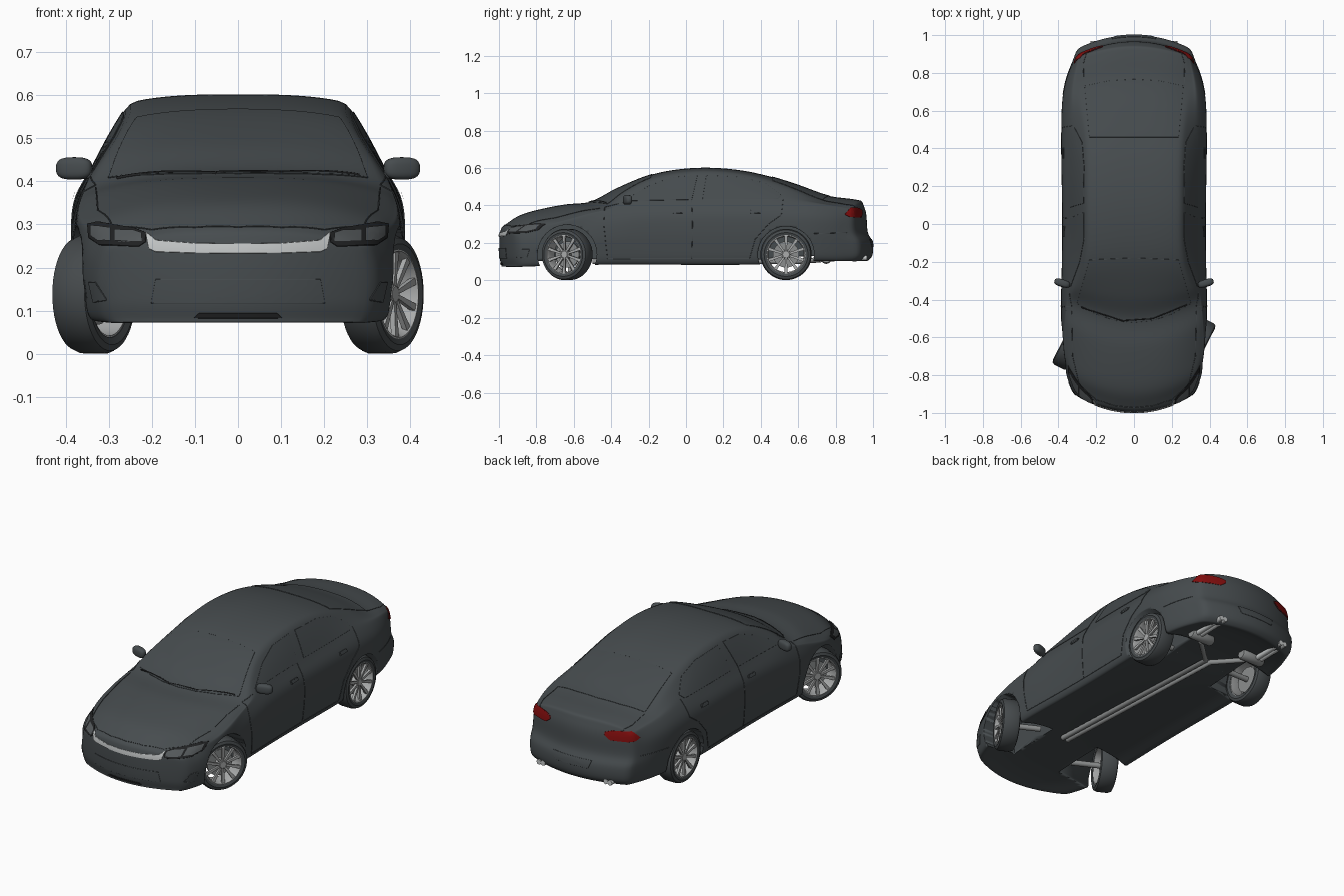
import bpy, bmesh
from math import pi, radians
from mathutils import Matrix, Vector
from mathutils.bvhtree import BVHTree

if "Cube" in bpy.data.objects:
    bpy.data.objects.remove(bpy.data.objects["Cube"])

def material(name, *rgb):
    m = bpy.data.materials.new(name)
    m.use_nodes = True
    m.diffuse_color = (*rgb, 1)
    m.node_tree.nodes["Principled BSDF"].inputs["Base Color"].default_value = (*rgb, 1)
    return m

PAINT = material("graphite_paint", .062, .072, .077)
GLASS = material("tinted_glass", .06, .07, .075)
RUBBER = material("tyre_rubber", .06, .068, .072)
TRIM = material("black_trim", .015, .016, .017)
LAMP = material("headlamp_lens", .09, .1, .105)
CHROME = material("chrome", .55, .57, .57)
ALLOY = material("alloy", .4, .41, .41)
STEEL = material("exhaust_steel", .26, .27, .27)
RED = material("tail_lamp_red", .22, .004, .004)

def spline(pts):
    """Smooth function through (position, value) pairs."""
    def slope(i):
        a, b = pts[max(i - 1, 0)], pts[min(i + 1, len(pts) - 1)]
        return (b[1] - a[1]) / (b[0] - a[0])
    def f(x):
        x = min(max(x, pts[0][0]), pts[-1][0])
        i = max(j for j in range(len(pts) - 1) if x >= pts[j][0])
        (xa, ya), (xb, yb) = pts[i], pts[i + 1]
        h, t = xb - xa, (x - xa) / (xb - xa)
        bend = h * t * (1 - t) * (slope(i) * (1 - t) - slope(i + 1) * t)
        return ya + (yb - ya) * t * t * (3 - 2 * t) + bend
    return f

def finish(name, bm, mat, angle=45):
    me = bpy.data.meshes.new(name)
    bm.to_mesh(me)
    me.materials.append(mat)
    me.polygons.foreach_set("use_smooth", [True] * len(me.polygons))
    me.set_sharp_from_angle(angle=radians(angle))
    ob = bpy.data.objects.new(name, me)
    bpy.context.collection.objects.link(ob)
    return ob

def lathe(name, profile, mat, place, steps=48):
    """Closed profile of (x, radius) turned about the x axis."""
    bm = bmesh.new()
    vs = [bm.verts.new((x, 0, r)) for x, r in profile]
    es = [bm.edges.new(pair) for pair in zip(vs, vs[1:] + vs[:1])]
    bmesh.ops.spin(bm, geom=vs + es, axis=(1, 0, 0), cent=(0, 0, 0), angle=2 * pi, steps=steps)
    bmesh.ops.remove_doubles(bm, verts=bm.verts, dist=1e-5)
    bmesh.ops.recalc_face_normals(bm, faces=bm.faces)
    bm.transform(place)
    return finish(name, bm, mat, 35)

def tube(name, pts, radius, mat):
    cu = bpy.data.curves.new(name, "CURVE")
    cu.dimensions, cu.bevel_depth, cu.use_fill_caps, cu.bevel_resolution = "3D", radius, True, 2
    sp = cu.splines.new("POLY")
    sp.points.add(len(pts) - 1)
    for p, co in zip(sp.points, pts):
        p.co = (*co, 1)
    cu.materials.append(mat)
    bpy.context.collection.objects.link(bpy.data.objects.new(name, cu))

# Body: curves along the length
top = spline([(-1, .285), (-.97, .305), (-.9, .345), (-.8, .375), (-.65, .405), (-.5, .422), (-.38, .485), (-.2, .56),
              (-.05, .592), (.12, .602), (.3, .587), (.46, .552), (.6, .508), (.76, .452), (.9, .435), (1, .425)])
crown = spline([(-1, .03), (-.8, .05), (-.5, .03), (-.2, .02), (.4, .02), (.7, .03), (1, .03)])
rail = spline([(-1, .265), (-.9, .325), (-.7, .345), (-.5, .335), (-.2, .26), (.1, .252), (.45, .255), (.76, .285), (1, .265)])
widest = spline([(-1, .32), (-.9, .362), (-.7, .385), (0, .38), (.4, .385), (.7, .38), (.85, .355), (1, .305)])
belt_z = spline([(-1, .24), (-.8, .305), (-.5, .375), (-.2, .41), (.3, .425), (.7, .41), (1, .37)])
belt_x = spline([(-1, .305), (-.8, .37), (-.5, .36), (-.1, .342), (.3, .342), (.7, .34), (1, .295)])
base = spline([(-1, .07), (-.8, .075), (-.45, .08), (.4, .08), (.65, .098), (1, .1)])
bow = spline([(-1, .95), (-.5, .7), (-.2, .05), (.3, 0), (.75, -.4), (1, -.8)])
nose = spline([(.08, .01), (.12, 0), (.24, 0), (.28, .01), (.3, .02)])
tail = spline([(.1, -.03), (.13, 0), (.21, 0), (.25, -.025), (.36, -.035), (.43, -.06)])

def body_point(u, v, w):
    y, w = v * .997, (w + 1) / 2
    zb, zs, rz, m, bx, rx = base(y), belt_z(y), top(y) - crown(y), widest(y), belt_x(y), rail(y)
    sx = [m * .915, m * .965, m * .99, m, m * .985, bx, (bx + rx) / 2 + .004, rx]
    sz = [zb + f * (zs - zb) for f in (0, .1, .35, .55, .8, 1)] + [(zs + rz) / 2, rz]
    x, z = (spline([(i / 7, c) for i, c in enumerate(s)])(w) for s in (sx, sz))
    x *= u
    z += w ** 6 * crown(y) * (1 - abs(u) ** 3) + (1 - w) ** 8 * .035 * (1 - u ** 4) * (1 - v ** 8)
    fade = max(0, (abs(y) - .8) / .2) ** 2
    return x, y + bow(y) * x * x + fade * (nose(z) if y < 0 else tail(z)), z

bm = bmesh.new()
bmesh.ops.create_cube(bm, size=2)
for axis, cuts in ((1, 109), (0, 27), (2, 31)):
    along = [e for e in bm.edges if abs((e.verts[0].co - e.verts[1].co)[axis]) > 1e-4]
    bmesh.ops.subdivide_edges(bm, edges=along, cuts=cuts, use_grid_fill=True)
for v in bm.verts:
    v.co = body_point(*v.co)
for _ in range(3):
    bmesh.ops.smooth_vert(bm, verts=bm.verts, factor=.5, use_axis_x=True, use_axis_y=True, use_axis_z=True)
bm.normal_update()
skin = BVHTree.FromBMesh(bm)
body = finish("body_shell", bm, PAINT, 50)

# Wheel arches
FRONT, REAR = -.635, .535
for y, r, inner in ((FRONT, .158, .15), (REAR, .15, .19)):
    for turn in (0, pi):
        cut = lathe("arch_cutter", [(inner, 0), (.6, 0), (.6, r), (inner, r)], PAINT,
                    Matrix.Translation((0, y, .138)) @ Matrix.Rotation(turn, 4, "Z"))
        mod = body.modifiers.new("arch", "BOOLEAN")
        mod.operation, mod.solver, mod.object = "DIFFERENCE", "EXACT", cut
        bpy.context.view_layer.objects.active = body
        bpy.ops.object.modifier_apply(modifier=mod.name)
        bpy.data.objects.remove(cut)

# Flat drawings projected on to the body
VIEWS = {"left": lambda a, b: ((2, a, b), (-1, 0, 0)), "right": lambda a, b: ((-2, a, b), (1, 0, 0)),
         "top": lambda a, b: ((a, b, 2), (0, 0, -1)), "front": lambda a, b: ((a, -2, b), (0, 1, 0)),
         "rear": lambda a, b: ((a, 2, b), (0, -1, 0))}

def project(view, a, b, lift):
    hit, normal, _, _ = skin.ray_cast(*map(Vector, VIEWS[view](a, b)))
    return hit + normal * lift if hit else None

def seam(name, view, pts, mat=PAINT, radius=.0016):
    path = [project(view, *Vector(p).lerp(Vector(q), i / 12), .001) for p, q in zip(pts, pts[1:]) for i in range(13)]
    tube(name, [p for p in path if p], radius, mat)

def plate(name, view, outline, mat, lift=.003, step=.015):
    bm = bmesh.new()
    bm.faces.new([bm.verts.new((a, b, 0)) for a, b in outline])
    bmesh.ops.triangulate(bm, faces=bm.faces)
    for k in (0, 1):
        lo, hi = min(p[k] for p in outline), max(p[k] for p in outline)
        for i in range(1, int((hi - lo) / step) + 1):
            bmesh.ops.bisect_plane(bm, geom=bm.verts[:] + bm.edges[:] + bm.faces[:], plane_no=(k == 0, k == 1, 0),
                                   plane_co=(lo + i * step, lo + i * step, 0))
    bmesh.ops.remove_doubles(bm, verts=bm.verts, dist=5e-4)
    spots = {v: project(view, v.co.x, v.co.y, lift) for v in bm.verts}
    for v, p in spots.items():
        v.co = p or v.co
    bmesh.ops.delete(bm, geom=[v for v, p in spots.items() if not p], context="VERTS")
    bm.normal_update()
    way = Vector(VIEWS[view](0, 0)[1])
    bmesh.ops.reverse_faces(bm, faces=[f for f in bm.faces if f.normal.dot(way) > 0])
    finish(name, bm, mat)
    seam(name + "_edge", view, outline + outline[:1], mat)

def flip(pts, s=-1):
    return [(s * a, b) for a, b in pts]

def both(half):
    return half + flip([p for p in reversed(half) if p[0]])

# Glass, doors and lamps on the sides
plate("windscreen", "top", both([(0, -.52), (.1, -.51), (.2, -.475), (.3, -.42), (.235, -.19), (0, -.18)]), GLASS)
plate("rear_window", "top", both([(0, .46), (.235, .46), (.26, .73), (.13, .757), (0, .765)]), GLASS)
for side in ("left", "right"):
    plate("front_door_window", side, [(-.33, .425), (.03, .432), (.06, .56), (-.08, .548), (-.2, .502)], GLASS)
    plate("rear_door_window", side, [(.09, .435), (.49, .435), (.51, .455), (.43, .515), (.3, .55), (.11, .56)], GLASS)
    seam("front_door_seam", side, [(-.36, .41), (-.435, .39), (-.44, .3), (-.42, .115), (.03, .115), (.035, .3), (.03, .43)])
    seam("rear_door_seam", side, [(.03, .115), (.34, .115), (.37, .22), (.44, .3), (.51, .35), (.52, .44)])
    seam("bumper_seam", side, [(.685, .25), (.86, .255)])
    for y in (-.04, .375):
        plate("door_handle", side, [(y - .028, .358), (y + .028, .36), (y + .028, .374), (y - .028, .374)], PAINT, .007)
    plate("tail_lamp_side", side, [(.85, .352), (.875, .34), (.915, .337), (.915, .387), (.88, .387)], RED, .005)

# Bonnet and bumper details
bonnet = [(0, -.972), (.1, -.962), (.2, -.93), (.29, -.85), (.325, -.7), (.33, -.46)]
grille = [(0, .234), (.1, .235), (.19, .238), (.206, .245), (.213, .28), (.19, .262), (.1, .255), (0, .254)]
seam("long_wiper", "top", [(.28, -.425), (.1, -.5), (-.05, -.51)], TRIM, .004)
seam("short_wiper", "top", [(-.05, -.515), (-.28, -.44)], TRIM, .004)
plate("grille_bar", "front", both(grille), CHROME, .005, .01)
plate("lower_intake", "front", both([(0, .118), (.2, .118), (.19, .172), (0, .172)]), PAINT)
plate("splitter_slot", "front", both([(0, .084), (.1, .084), (.09, .093), (0, .093)]), TRIM)
plate("number_plate_recess", "rear", both([(0, .18), (.1, .18), (.115, .22), (0, .22)]), PAINT)
lamp = [(.215, .26), (.23, .25), (.32, .253), (.345, .27), (.348, .3), (.325, .305), (.24, .29), (.215, .28)]
lens = [(.222, .26), (.285, .258), (.285, .285), (.24, .283), (.222, .277)]
projector = [(.293, .259), (.32, .26), (.338, .273), (.339, .296), (.293, .289)]
tail_lamp = [(.165, .36), (.195, .338), (.285, .337), (.285, .387), (.2, .385), (.165, .374)]
for s in (1, -1):
    seam("bonnet_seam", "top", flip(bonnet, s))
    seam("boot_seam", "top", flip([(.265, .73), (.268, .85), (.25, .91)], s))
    plate("headlamp", "front", flip(lamp, s), TRIM, .003, .01)
    plate("headlamp_lens", "front", flip(lens, s), LAMP, .006, .01)
    plate("headlamp_projector", "front", flip(projector, s), LAMP, .006, .01)
    plate("fog_pocket", "front", flip([(.305, .125), (.335, .12), (.345, .165), (.33, .165)], s), PAINT)
    plate("tail_lamp", "rear", flip(tail_lamp, s), RED, .005, .01)

    # Door mirrors
    bm = bmesh.new()
    bmesh.ops.create_uvsphere(bm, u_segments=24, v_segments=16, radius=1)
    for v in bm.verts:
        v.co = [abs(c) ** .7 * (1 if c > 0 else -1) for c in v.co]
    bm.transform(Matrix.Translation((s * .38, -.313, .43)) @ Matrix.Rotation(s * .3, 4, "Z")
                 @ Matrix.Diagonal((.043, .02, .026, 1)))
    finish("door_mirror", bm, PAINT)
    tube("mirror_arm", [(s * .33, -.325, .41), (s * .37, -.317, .42)], .009, PAINT)

    # Exhaust
    tube("exhaust_pipe", [(s * .016 + .05, -.5, .1), (s * .016, .6, .1), (s * .15, .72, .11)], .014, STEEL)
    lathe("exhaust_silencer", [(-.07, 0), (.07, 0), (.07, .024), (.06, .03), (-.06, .03), (-.07, .024)], STEEL,
          Matrix.Translation((s * .17, .75, .118)), 24)
    for x in (.19, .215):
        tube("exhaust_tip", [(s * x, .76, .115), (s * x, .968, .12)], .014, CHROME)

    # Wheels, the front pair steered
    for label, x, y, steer in (("front", .334, FRONT, -27), ("rear", .33, REAR, 0)):
        turn = radians(steer) + pi * (s < 0)
        place = Matrix.Translation((s * x, y, .138)) @ Matrix.Rotation(turn, 4, "Z")
        tread = [(-.042, .1), (-.047, .117), (-.042, .131), (-.028, .137)]
        lathe(label + "_tyre", tread + flip(tread[::-1]), RUBBER, place)
        lathe(label + "_rim", [(.042, .107), (.044, .1), (.03, .094), (-.04, .096), (-.04, .102)], ALLOY, place)
        lathe(label + "_hub", [(0, 0), (.036, 0), (.036, .018), (.03, .026), (0, .026)], ALLOY, place, 24)
        lathe(label + "_brake_disc", [(-.012, 0), (0, 0), (0, .07), (-.012, .07)], STEEL, place)
        lathe(label + "_axle", [(-.18, 0), (-.01, 0), (-.01, .015), (-.18, .015)], STEEL, place, 16)
        bm = bmesh.new()
        for i in range(10):
            spoke = bmesh.ops.create_cube(bm, size=1)["verts"]
            for v in spoke:
                depth, width, reach = (.034, .017, .098) if v.co.z > 0 else (.029, .01, .02)
                v.co = (v.co.x * .012 + depth, v.co.y * width, reach)
            bmesh.ops.rotate(bm, verts=spoke, cent=(0, 0, 0), matrix=Matrix.Rotation(i * pi / 5, 3, "X"))
        bm.transform(place)
        finish(label + "_spokes", bm, ALLOY, 30)
